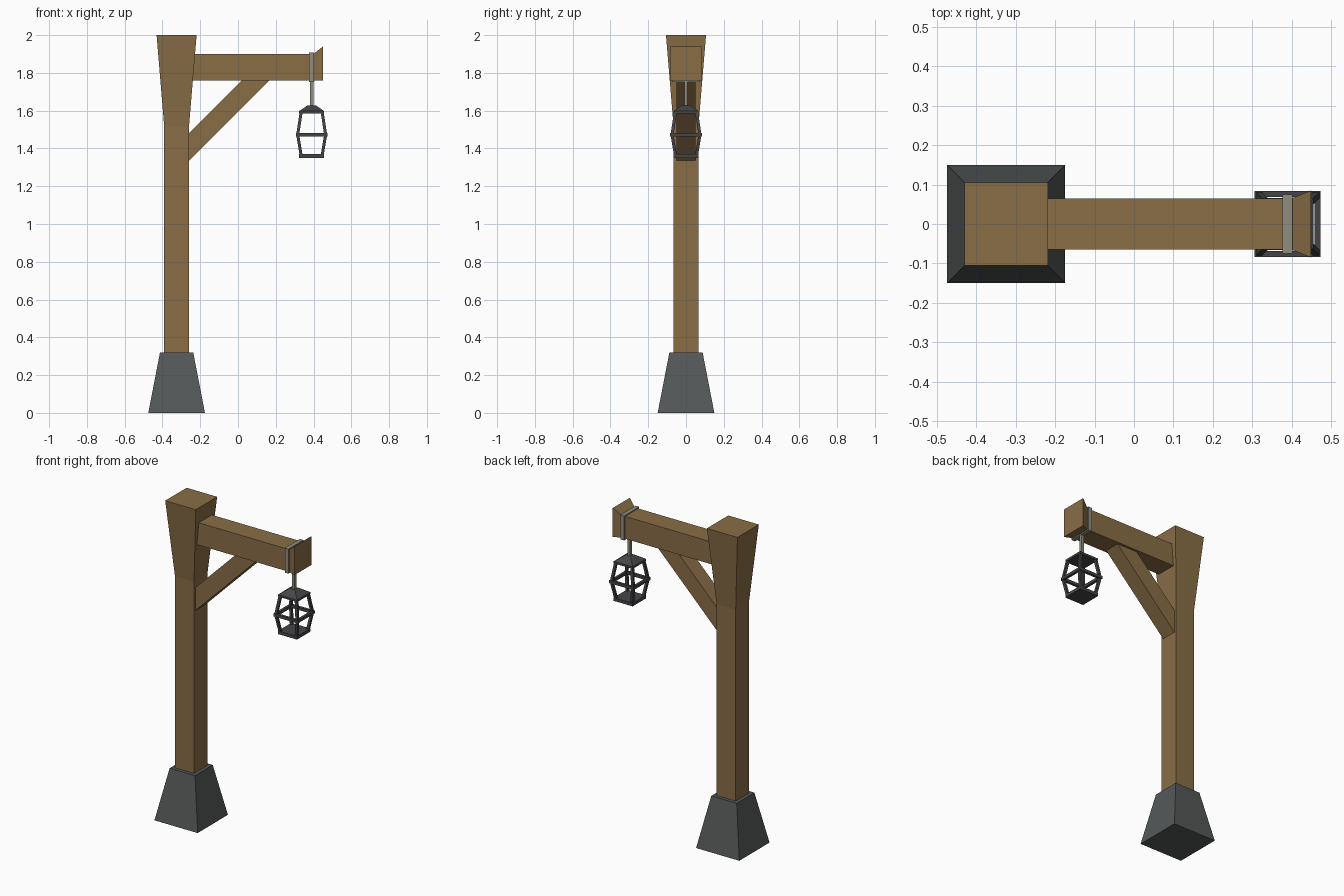
import bpy, bmesh
from mathutils import Vector

if "Cube" in bpy.data.objects:
    bpy.data.objects.remove(bpy.data.objects["Cube"])


def material(name, rgb):
    m = bpy.data.materials.new(name)
    m.diffuse_color = (*rgb, 1)
    m.use_nodes = True
    m.node_tree.nodes["Principled BSDF"].inputs["Base Color"].default_value = m.diffuse_color
    return m


wood = material("wood", (0.25, 0.155, 0.062))
stone = material("stone", (0.09, 0.098, 0.098))
iron = material("dark_iron", (0.06, 0.06, 0.065))
steel = material("pale_metal", (0.28, 0.27, 0.21))


def skin(bm, rings):
    """Join matching rings of points into a capped solid."""
    rows = [[bm.verts.new(p) for p in r] for r in rings]
    n = len(rows[0])
    for a, b in zip(rows, rows[1:]):
        for i in range(n):
            j = (i + 1) % n
            bm.faces.new((a[i], a[j], b[j], b[i]))
    bm.faces.new(rows[0][::-1])
    bm.faces.new(rows[-1])


def make(name, solids, mat):
    bm = bmesh.new()
    for rings in solids:
        skin(bm, rings)
    bmesh.ops.recalc_face_normals(bm, faces=bm.faces)
    me = bpy.data.meshes.new(name)
    bm.to_mesh(me)
    bm.free()
    me.materials.append(mat)
    ob = bpy.data.objects.new(name, me)
    bpy.context.collection.objects.link(ob)
    return ob


SQ = ((-1, -1), (1, -1), (1, 1), (-1, 1))


def stack(sections):
    """Square sections (x, y, z, half width) stacked along z."""
    return [[(x + h * a, y + h * b, z) for a, b in SQ] for x, y, z, h in sections]


def box(x0, x1, y0, y1, z0, z1):
    return [[(x0, y0, z), (x1, y0, z), (x1, y1, z), (x0, y1, z)] for z in (z0, z1)]


def along_x(sections):
    """Rectangles (x, half depth, z low, z high) joined along x."""
    return [[(x, -h, a), (x, h, a), (x, h, b), (x, -h, b)] for x, h, a, b in sections]


# Stone foot and flared post
PX = -0.325
make("stone_base", [stack([(PX, 0, 0, 0.15), (PX, 0, 0.32, 0.088)])], stone)
make("post", [stack([(PX, 0, 0.30, 0.066), (PX, 0, 1.52, 0.066), (PX, 0, 2.0, 0.106)])], wood)

# Arm with flared tip, and diagonal brace
make("arm", [along_x([(-0.30, 0.065, 1.76, 1.90), (0.40, 0.065, 1.76, 1.90),
                      (0.45, 0.085, 1.76, 1.94)])], wood)
brace = [(-0.265, 1.33), (0.17, 1.765), (0.025, 1.765), (-0.265, 1.475)]
make("brace", [[[(x, y, z) for x, z in brace] for y in (-0.05, 0.05)]], wood)

# Metal strap and hanger rod
LX = 0.39
make("strap", [box(0.377, 0.402, -0.075, 0.075, 1.753, 1.907)], steel)
make("hanger", [stack([(LX, 0, 1.62, 0.009), (LX, 0, 1.76, 0.009)])], steel)

# Lantern cap and floor
make("lantern_cap", [stack([(LX, 0, 1.585, 0.066), (LX, 0, 1.598, 0.066),
                            (LX, 0, 1.628, 0.022)])], iron)
make("lantern_floor", [stack([(LX, 0, 1.35, 0.066), (LX, 0, 1.37, 0.066)])], iron)

# Bowed corner bars
make("lantern_corner_bars",
     [stack([(LX + a * 0.056, b * 0.056, 1.365, 0.008),
             (LX + a * 0.074, b * 0.074, 1.472, 0.008),
             (LX + a * 0.056, b * 0.056, 1.59, 0.008)]) for a, b in SQ], iron)

# Middle band of four bars
o, i = 0.084, 0.068
make("lantern_band",
     [box(LX - o, LX + o, s * i, s * o, 1.463, 1.481) for s in (-1, 1)] +
     [box(LX + s * i, LX + s * o, -i, i, 1.463, 1.481) for s in (-1, 1)], iron)
